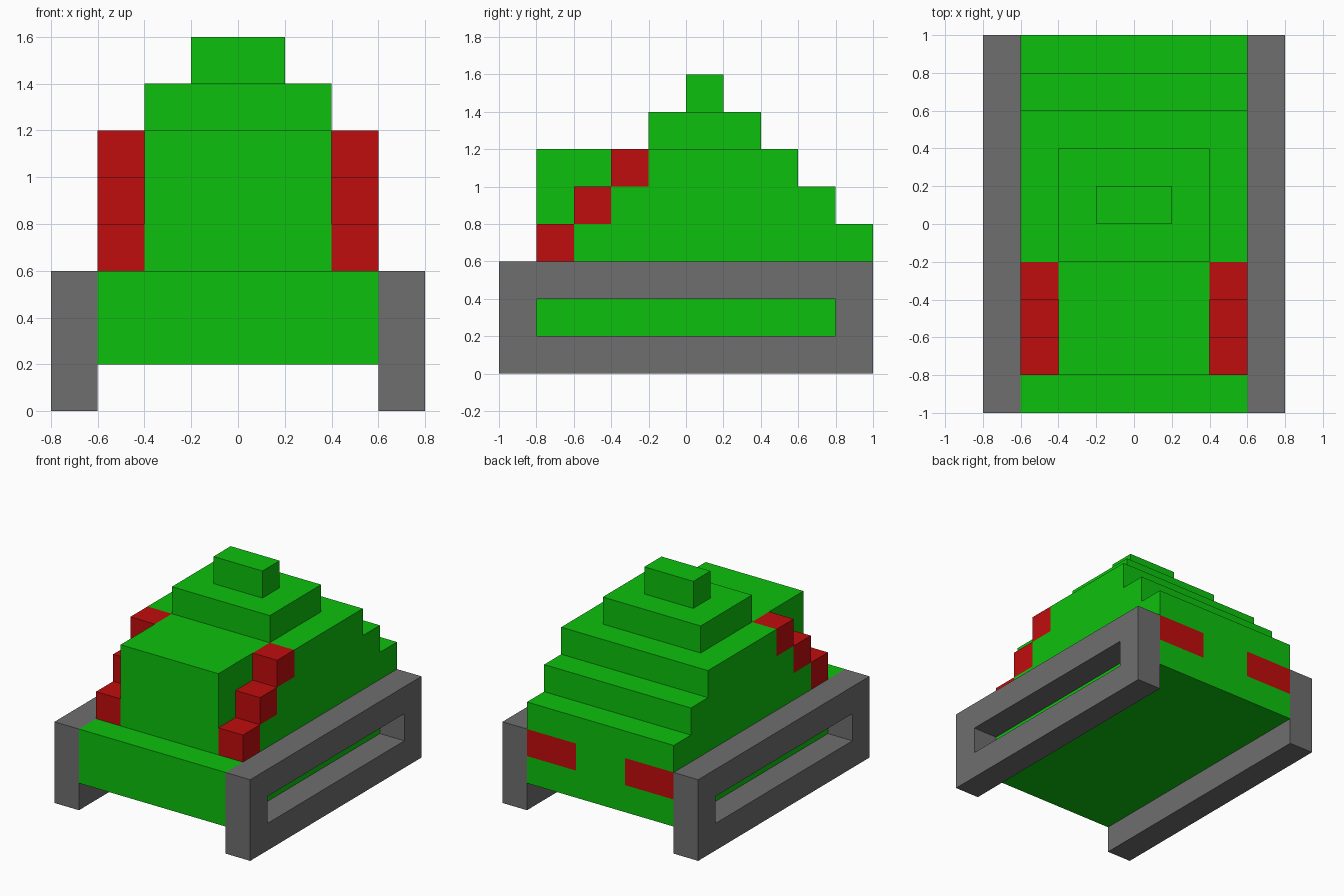
import bpy
import bmesh

cube = bpy.data.objects.get("Cube")
if cube:
    bpy.data.objects.remove(cube, do_unlink=True)


def make_material(name, rgb):
    mat = bpy.data.materials.new(name)
    mat.use_nodes = True
    colour = (*rgb, 1.0)
    mat.diffuse_color = colour
    mat.node_tree.nodes["Principled BSDF"].inputs["Base Color"].default_value = colour
    return mat


GREEN = make_material("green", (0.004, 0.527, 0.004))
RED = make_material("red", (0.527, 0.004, 0.004))
GREY = make_material("grey", (0.156, 0.156, 0.156))


def add_object(name, bm, *mats):
    bmesh.ops.recalc_face_normals(bm, faces=bm.faces)
    mesh = bpy.data.meshes.new(name)
    bm.to_mesh(mesh)
    bm.free()
    for mat in mats:
        mesh.materials.append(mat)
    obj = bpy.data.objects.new(name, mesh)
    bpy.context.collection.objects.link(obj)
    return obj


def box_bmesh(x, y, z):
    """Box spanning the given (low, high) ranges."""
    bm = bmesh.new()
    bmesh.ops.create_cube(bm, size=1)
    for v in bm.verts:
        v.co = [r[0] if c < 0 else r[1] for c, r in zip(v.co, (x, y, z))]
    return bm


def box(name, x, y, z, mat):
    return add_object(name, box_bmesh(x, y, z), mat)


# Hull, with the two rear lights cut into its back face
bm = box_bmesh((-0.6, 0.6), (-1, 1), (0.2, 0.6))
for co, no in (((-0.2, 0, 0), (1, 0, 0)), ((0.2, 0, 0), (1, 0, 0)), ((0, 0, 0.4), (0, 0, 1))):
    bmesh.ops.bisect_plane(bm, geom=bm.verts[:] + bm.edges[:] + bm.faces[:],
                           plane_co=co, plane_no=no)
bm.normal_update()
for f in bm.faces:
    c = f.calc_center_median()
    if f.normal.y > 0.9 and abs(c.x) > 0.2 and c.z > 0.4:
        f.material_index = 1
add_object("hull", bm, GREEN, RED)

# Stepped upper body: half width, y range, bottom height
steps = [
    ("lower_step", 0.6, (-0.6, 1.0), 0.6),
    ("middle_step", 0.6, (-0.4, 0.8), 0.8),
    ("upper_step", 0.6, (-0.2, 0.6), 1.0),
    ("roof_step", 0.4, (-0.2, 0.4), 1.2),
    ("roof_hatch", 0.2, (0.0, 0.2), 1.4),
]
for name, w, y, z in steps:
    box(name, (-w, w), y, (z, z + 0.2), GREEN)

# Tall block in the middle of the front
box("front_block", (-0.4, 0.4), (-0.8, -0.2), (0.6, 1.2), GREEN)

for side, s in (("left", 1), ("right", -1)):
    # Red stairs beside the front block
    for i in range(3):
        y, z = -0.8 + 0.2 * i, 0.6 + 0.2 * i
        box(f"{side}_red_stair_{i + 1}", sorted((0.4 * s, 0.6 * s)),
            (y, y + 0.2), (z, z + 0.2), RED)

    # Track: slotted frame extruded outward from the hull
    bm = bmesh.new()
    rings = []
    for y, low, high in ((1.0, 0.0, 0.6), (0.8, 0.2, 0.4)):
        rings.append([bm.verts.new((0.6 * s, a, b)) for a, b in
                      ((-y, low), (y, low), (y, high), (-y, high))])
    outer, inner = rings
    for i in range(4):
        j = (i + 1) % 4
        bm.faces.new((outer[i], outer[j], inner[j], inner[i]))
    ext = bmesh.ops.extrude_face_region(bm, geom=bm.faces[:], use_keep_orig=True)
    moved = [g for g in ext["geom"] if isinstance(g, bmesh.types.BMVert)]
    bmesh.ops.translate(bm, verts=moved, vec=(0.2 * s, 0, 0))
    add_object(f"{side}_track", bm, GREY)
